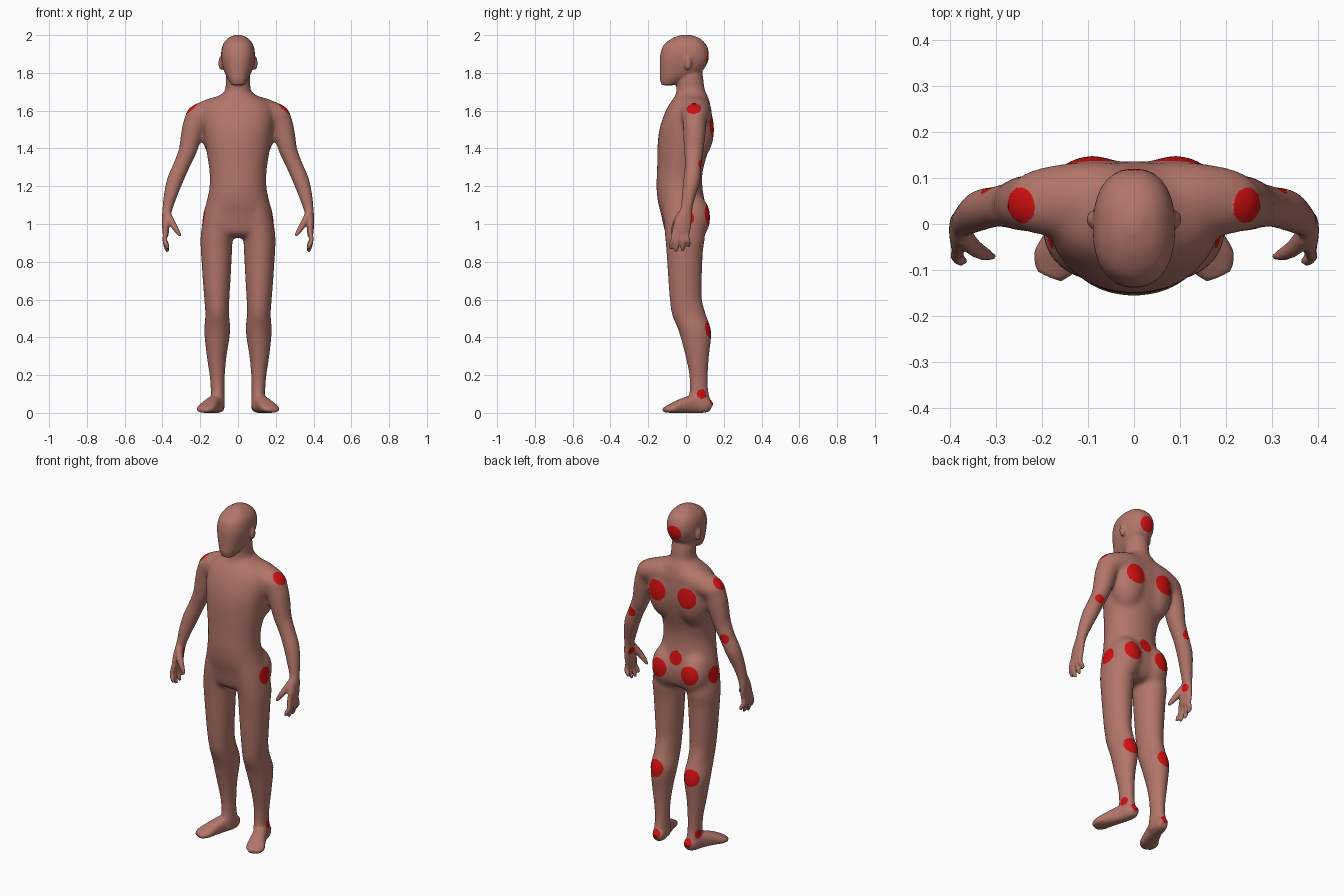
import bpy, bmesh, math
from mathutils import Vector, Matrix
from mathutils.bvhtree import BVHTree

cube = bpy.data.objects.get("Cube")
if cube:
    bpy.data.objects.remove(cube, do_unlink=True)

VOXEL = 0.0065
SIDES = 28
STEPS = 4


def material(name, colour):
    mat = bpy.data.materials.new(name)
    mat.use_nodes = True
    mat.diffuse_color = (*colour, 1)
    shader = mat.node_tree.nodes["Principled BSDF"]
    shader.inputs["Base Color"].default_value = (*colour, 1)
    shader.inputs["Roughness"].default_value = 0.6
    return mat


def interpolate(rows):
    """Smooth curve through the rows of numbers."""
    fine = []
    last = len(rows) - 1
    for i in range(last):
        quad = [rows[max(i - 1, 0)], rows[i], rows[i + 1], rows[min(i + 2, last)]]
        for step in range(STEPS):
            t = step / STEPS
            fine.append([
                b + t * ((c - a) + t * ((2 * a - 5 * b + 4 * c - d) + t * (3 * (b - c) + d - a))) / 2
                for a, b, c, d in zip(*quad)])
    return fine + [list(rows[last])]


def loft(bm, rows, up, tilt=True, power=2.0):
    """Skin rounded sections (x, y, z, half width, half depth) along a path."""
    rows = interpolate(rows)
    centres = [Vector(r[:3]) for r in rows]
    rings = []
    for i, row in enumerate(rows):
        tangent = Vector((0, 0, 1))
        if tilt:
            tangent = (centres[min(i + 1, len(rows) - 1)] - centres[max(i - 1, 0)]).normalized()
        v = (up - tangent * up.dot(tangent)).normalized()
        u = v.cross(tangent)
        ring = []
        for k in range(SIDES):
            angle = math.tau * k / SIDES
            c, s = math.cos(angle), math.sin(angle)
            cu = math.copysign(abs(c) ** (2 / power), c) * row[3]
            sv = math.copysign(abs(s) ** (2 / power), s) * row[4]
            ring.append(bm.verts.new(centres[i] + u * cu + v * sv))
        rings.append(ring)
    faces = [bm.faces.new(rings[0]), bm.faces.new(rings[-1])]
    for low, high in zip(rings, rings[1:]):
        for k in range(SIDES):
            n = (k + 1) % SIDES
            faces.append(bm.faces.new((low[k], low[n], high[n], high[k])))
    bmesh.ops.recalc_face_normals(bm, faces=faces)


def stack(bm, rows, power):
    """Level sections given as (z, x, half width, front y, back y)."""
    loft(bm, [(x, (f + b) / 2, z, w, (b - f) / 2) for z, x, w, f, b in rows],
         Vector((0, 1, 0)), tilt=False, power=power)


def ball(bm, centre, radii):
    place = Matrix.Translation(centre) @ Matrix.Diagonal((*radii, 1))
    bmesh.ops.create_uvsphere(bm, u_segments=24, v_segments=16, radius=1, matrix=place)


def flip(rows, side, axis=0):
    return [tuple(n * side if i == axis else n for i, n in enumerate(r)) for r in rows]


BACK, UP = Vector((0, 1, 0)), Vector((0, 0, 1))
bm = bmesh.new()

# Head, neck and trunk
stack(bm, [(1.735, 0, .034, -.128, -.06), (1.765, 0, .052, -.138, 0),
           (1.80, 0, .07, -.139, .075), (1.85, 0, .085, -.139, .112),
           (1.90, 0, .09, -.136, .121), (1.95, 0, .08, -.117, .107),
           (1.985, 0, .052, -.07, .07), (2.002, 0, .015, -.02, .02)], 2.3)
stack(bm, [(1.6, 0, .09, -.07, .12), (1.68, 0, .078, -.056, .11),
           (1.72, 0, .066, -.05, .098), (1.78, 0, .064, -.05, .09), (1.84, 0, .05, -.04, .08)], 2)
stack(bm, [(1.70, 0, .07, -.045, .105), (1.672, 0, .115, -.062, .118),
           (1.645, 0, .16, -.082, .126), (1.6, 0, .185, -.108, .133),
           (1.53, 0, .187, -.134, .137), (1.46, 0, .178, -.148, .134),
           (1.38, 0, .167, -.152, .116), (1.28, 0, .152, -.154, .089),
           (1.2, 0, .151, -.157, .087), (1.12, 0, .167, -.15, .1),
           (1.05, 0, .186, -.132, .112), (.98, 0, .187, -.117, .105),
           (.95, 0, .15, -.105, .09), (.928, 0, .07, -.07, .06)], 2.1)

for side in (1, -1):
    # Ear, shoulder blade and buttock volumes
    ball(bm, (.09 * side, .01, 1.852), (.014, .019, .037))
    ball(bm, (.09 * side, .05, 1.5), (.105, .1, .17))
    ball(bm, (.09 * side, .03, 1.035), (.092, .1, .13))

    # Sloping shoulder from neck to upper arm
    loft(bm, flip([(0, .045, 1.61, .075, .085), (.1, .05, 1.602, .076, .086),
                   (.18, .05, 1.586, .065, .078), (.235, .046, 1.565, .056, .064),
                   (.266, .045, 1.548, .03, .04)], side), BACK)

    # Leg
    stack(bm, flip([(1.12, .09, .07, -.125, .08), (1.03, .1, .085, -.12, .09),
                    (.93, .113, .086, -.111, .1),
                    (.85, .114, .082, -.103, .089), (.7, .113, .073, -.093, .083),
                    (.6, .112, .066, -.085, .084), (.52, .11, .063, -.073, .105),
                    (.43, .11, .068, -.037, .133), (.3, .113, .052, -.002, .121),
                    (.2, .11, .04, .018, .115), (.12, .108, .036, .02, .117),
                    (.07, .108, .037, .01, .128), (.02, .107, .034, .01, .13)], side, 1), 2)

    # Foot, turned outward
    loft(bm, flip([(.102, .134, .028, .022, .024), (.105, .105, .04, .036, .04),
                   (.122, .04, .047, .038, .047), (.149, -.03, .036, .045, .036),
                   (.171, -.08, .023, .051, .023), (.186, -.114, .015, .03, .013)], side),
         UP, power=2.4)

    # Arm and palm
    loft(bm, flip([(.17, .045, 1.57, .055, .068), (.222, .045, 1.545, .062, .064),
                   (.246, .044, 1.47, .057, .06), (.265, .041, 1.39, .049, .053),
                   (.298, .038, 1.31, .044, .045), (.333, .03, 1.23, .043, .044),
                   (.358, .014, 1.15, .035, .036), (.374, .002, 1.08, .026, .031),
                   (.381, -.01, 1.03, .022, .041), (.383, -.022, .98, .019, .048),
                   (.382, -.029, .94, .015, .045)], side), BACK)

    # Fingers, spread front to back
    for base, tip, end in ((-.061, -.08, .868), (-.04, -.052, .853),
                           (-.018, -.017, .857), (.003, .014, .878)):
        middle = (base + tip) / 2
        loft(bm, flip([(.382, base, .965, .013, .013), (.388, middle, .915, .0125, .0125),
                       (.378, tip, end + .02, .012, .012), (.37, tip, end, .008, .008)], side), BACK)

    # Thumb
    loft(bm, flip([(.372, -.025, 1.05, .02, .022), (.348, -.052, 1.005, .018, .019),
                   (.322, -.066, .965, .015, .015), (.302, -.072, .935, .01, .01)], side), BACK)

mesh = bpy.data.meshes.new("body")
bm.to_mesh(mesh)
bm.free()
body = bpy.data.objects.new("body", mesh)
bpy.context.collection.objects.link(body)
bpy.context.view_layer.objects.active = body
body.select_set(True)


def apply(kind, **settings):
    mod = body.modifiers.new(kind.title(), kind)
    for key, value in settings.items():
        setattr(mod, key, value)
    bpy.ops.object.modifier_apply(modifier=mod.name)


def ramp(value, width):
    return min(max(value / width, 0), 1)


# Fuse the volumes into one skin; blend the trunk and its joints most
apply('REMESH', mode='VOXEL', voxel_size=VOXEL)
trunk = body.vertex_groups.new(name="trunk")
for v in body.data.vertices:
    x, z = abs(v.co.x), v.co.z
    weight = ramp(z - .84, .12) * ramp(1.74 - z, .06) * ramp(.33 - x, .06)
    trunk.add([v.index], weight, 'REPLACE')
apply('SMOOTH', factor=.5, iterations=60, vertex_group="trunk")
apply('SMOOTH', factor=.5, iterations=5)

# Materials go on before the faces are assigned to them
body.data.materials.append(material("skin", (.45, .18, .145)))
body.data.materials.append(material("red_marker", (.65, .005, .005)))

# Pressure points: (x, y, z, radius), mirrored where x is not zero
points = [(0, .13, 1.875, .045), (0, .12, 1.125, .04), (.1, .16, 1.52, .06),
          (.25, .04, 1.615, .04), (.31, .09, 1.31, .028), (.105, .14, 1.05, .055),
          (.2, -.005, 1.035, .048), (.12, .14, .445, .05), (.15, .085, .1, .025),
          (.105, .15, .065, .025), (.34, .005, 1.03, .022)]
spots = [(Vector((x * s, y, z)), r) for x, y, z, r in points for s in ((1, -1) if x else (1,))]

bm = bmesh.new()
bm.from_mesh(body.data)
ground = min(v.co.z for v in bm.verts)
for v in bm.verts:
    v.co.z -= ground
bm.normal_update()
tree = BVHTree.FromBMesh(bm)
for face in bm.faces:
    face.smooth = True
    face.material_index = 0
for target, radius in spots:
    centre, normal, _, _ = tree.find_nearest(target)
    near = [v for v in bm.verts if (v.co - centre).length < radius + VOXEL]
    # Slide vertices onto the rim so that the round edge is clean
    for v in near:
        offset = v.co - centre
        if abs(offset.length - radius) < VOXEL * .5 and v.normal.dot(normal) > 0:
            v.co = centre + offset * (radius / offset.length)
    for face in {f for v in near for f in v.link_faces}:
        if (face.calc_center_median() - centre).length < radius and face.normal.dot(normal) > 0:
            face.material_index = 1
bm.to_mesh(body.data)
bm.free()
